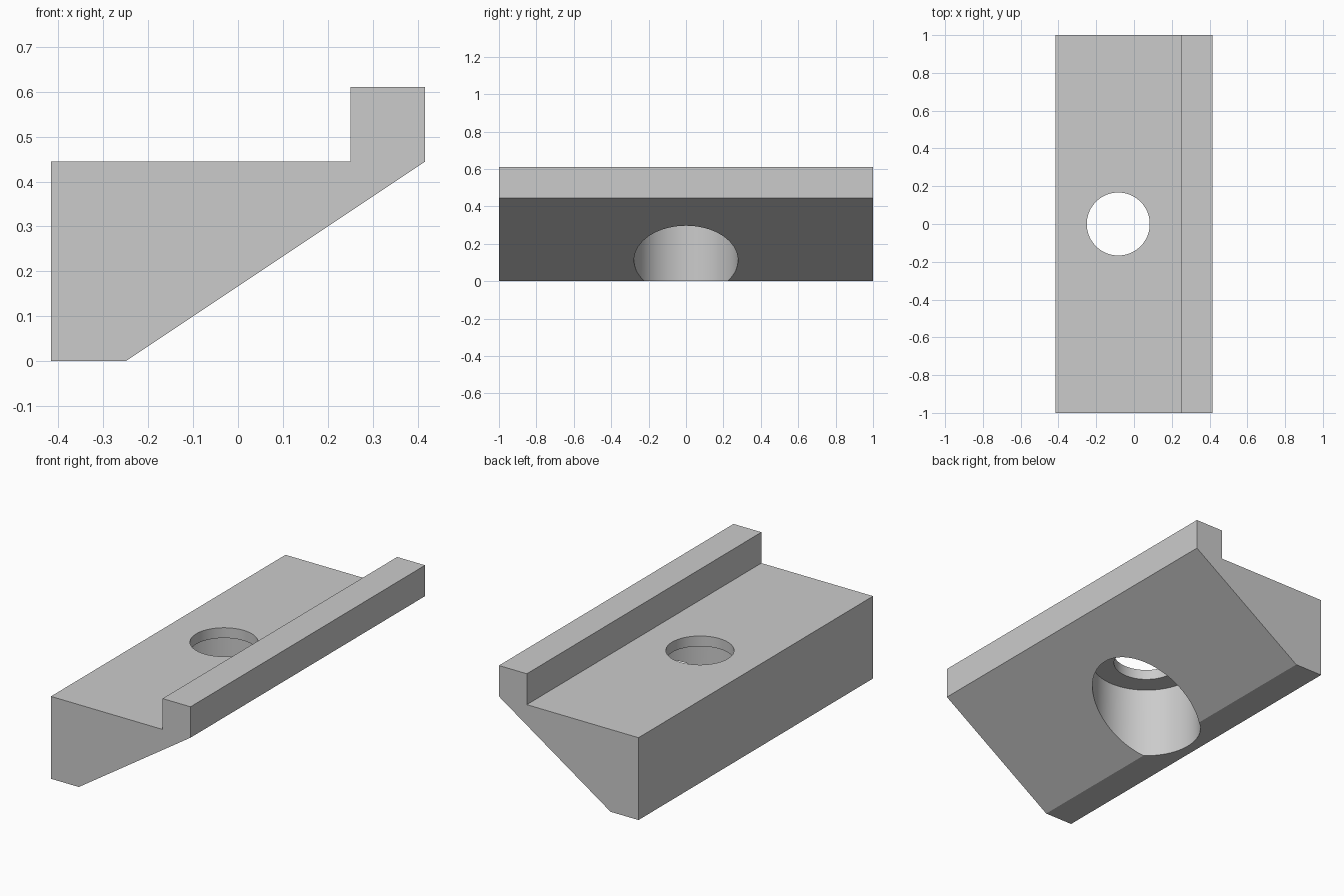
import bpy
import bmesh
import math

cube = bpy.data.objects.get("Cube")
if cube:
    bpy.data.objects.remove(cube, do_unlink=True)

U = 1 / 18          # design unit: the block is 15 x 36 x 11 units
HOLE_X = -1.5 * U

grey = bpy.data.materials.new("plain grey")
grey.use_nodes = True
colour = (0.6, 0.6, 0.6, 1)
grey.diffuse_color = colour
grey.node_tree.nodes["Principled BSDF"].inputs["Base Color"].default_value = colour


def extrude_profile(name, points, length):
    """Extrude an x-z profile along y, centred on y = 0."""
    bm = bmesh.new()
    face = bm.faces.new([bm.verts.new((x, -length / 2, z)) for x, z in points])
    ext = bmesh.ops.extrude_face_region(bm, geom=[face])
    moved = [v for v in ext["geom"] if isinstance(v, bmesh.types.BMVert)]
    bmesh.ops.translate(bm, verts=moved, vec=(0, length, 0))
    bmesh.ops.recalc_face_normals(bm, faces=bm.faces)
    mesh = bpy.data.meshes.new(name)
    bm.to_mesh(mesh)
    bm.free()
    obj = bpy.data.objects.new(name, mesh)
    bpy.context.collection.objects.link(obj)
    mesh.materials.append(grey)
    return obj


def drill(target, name, radius, bottom, top):
    """Cut a vertical round hole and discard the cutter."""
    bpy.ops.mesh.primitive_cylinder_add(
        vertices=96, radius=radius, depth=top - bottom,
        location=(HOLE_X, 0, (top + bottom) / 2))
    cutter = bpy.context.object
    cutter.name = name
    cutter.hide_render = True
    cutter.data.materials.append(grey)
    mod = target.modifiers.new(name, "BOOLEAN")
    mod.operation = "DIFFERENCE"
    mod.solver = "EXACT"
    mod.object = cutter
    bpy.ops.object.select_all(action="DESELECT")
    target.select_set(True)
    bpy.context.view_layer.objects.active = target
    bpy.ops.object.modifier_apply(modifier=mod.name)
    bpy.data.objects.remove(cutter, do_unlink=True)


# Wedge-shaped block with a raised lip along its left edge
profile = [(-7.5, 0), (-4.5, 0), (7.5, 8), (7.5, 11), (4.5, 11), (4.5, 8), (-7.5, 8)]
block = extrude_profile("wedge_block", [(x * U, z * U) for x, z in profile], 36 * U)

# Wide counterbore from below, then the narrower through hole
drill(block, "counterbore_cutter", 5 * U, -2 * U, 7 * U)
drill(block, "through_hole_cutter", 3 * U, 5 * U, 10 * U)

bpy.ops.object.shade_smooth_by_angle(angle=math.radians(25))
